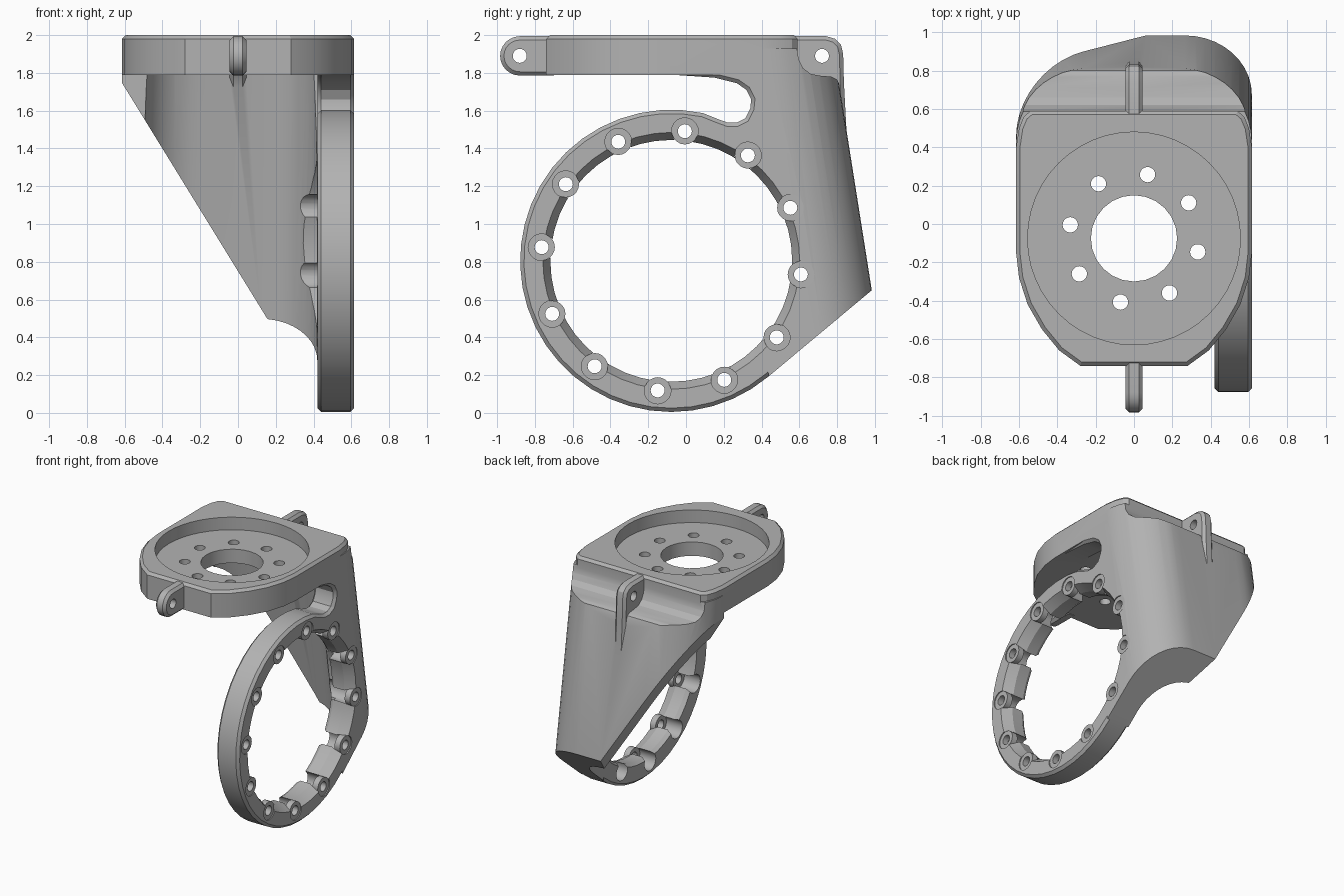
import bpy
import bmesh
from math import sin, cos, radians

if "Cube" in bpy.data.objects:
    bpy.data.objects.remove(bpy.data.objects["Cube"])

grey = bpy.data.materials.new("satin_grey")
grey.use_nodes = True
grey.diffuse_color = (0.45, 0.45, 0.45, 1)
grey.node_tree.nodes["Principled BSDF"].inputs["Base Color"].default_value = grey.diffuse_color

# Place a 2D point (a, b) at depth t along the named axis
PLACE = {"x": lambda a, b, t: (t, a, b),
         "y": lambda a, b, t: (a, t, b),
         "z": lambda a, b, t: (a, b, t)}


def finish(name, bm):
    bmesh.ops.recalc_face_normals(bm, faces=bm.faces)
    mesh = bpy.data.meshes.new(name)
    bm.to_mesh(mesh)
    bm.free()
    mesh.materials.append(grey)
    obj = bpy.data.objects.new(name, mesh)
    bpy.context.collection.objects.link(obj)
    return obj


def skin(bm, rings):
    """Close a stack of equal rings into a solid and return its two cap faces."""
    for low, high in zip(rings, rings[1:]):
        for i in range(len(low)):
            bm.faces.new((low[i - 1], low[i], high[i], high[i - 1]))
    return bm.faces.new(rings[0]), bm.faces.new(rings[-1])


def prism(name, axis, outline, low, high, chamfer="", shear=0.0):
    bm = bmesh.new()
    rings = [[bm.verts.new(PLACE[axis](a, b, t)) for a, b in outline] for t in (low, high)]
    caps = skin(bm, rings)
    if chamfer:
        bmesh.ops.recalc_face_normals(bm, faces=bm.faces)
        picked = caps if chamfer == "both" else caps[1:]
        bmesh.ops.bevel(bm, geom=[e for f in picked for e in f.edges], offset=0.02,
                        segments=1, affect="EDGES", clamp_overlap=False)
    for v in bm.verts:
        v.co.y += shear * (1.78 - v.co.z)
    return finish(name, bm)


def lathe(name, axis, centres, profile, sides=20):
    """Turned solids; profile lists (depth, radius)."""
    bm = bmesh.new()
    for ca, cb in centres:
        skin(bm, [[bm.verts.new(PLACE[axis](ca + r * a, cb + r * b, t))
                   for a, b in circle(sides)] for t, r in profile])
    return finish(name, bm)


def circle(sides):
    return [(cos(radians(360 * i / sides)), sin(radians(360 * i / sides))) for i in range(sides)]


def polar(centre, radius, degrees):
    return (centre[0] + radius * cos(radians(degrees)), centre[1] + radius * sin(radians(degrees)))


def combine(body, other, operation):
    mod = body.modifiers.new("combine", "BOOLEAN")
    mod.operation = operation
    mod.solver = "EXACT"
    mod.object = other
    bpy.context.view_layer.update()
    graph = bpy.context.evaluated_depsgraph_get()
    result = bpy.data.meshes.new_from_object(body.evaluated_get(graph))
    body.modifiers.clear()
    body.data = result
    bpy.data.objects.remove(other)


def u_section(right, left, back, radius):
    """Plan section open to the front, with rounded rear corners."""
    turn = range(0, 91, 9)
    return ([(right, -2)] + [polar((right - radius, back - radius), radius, d) for d in turn]
            + [polar((left + radius, back - radius), radius, 90 + d) for d in turn]
            + [(left, -2)])


RING = (-0.078, 0.805)
PLATE = (0, -0.075)
SLOPE = 0.158

# Side plate: ring outline running into the slot and the rear edge
side = [polar(RING, 0.8, -50 - d) for d in range(0, 236, 8)]
side += [(0.17, 1.555), (0.22, 1.537), (0.27, 1.537), (0.315, 1.56), (0.34, 1.61),
         (0.345, 1.66), (0.32, 1.71), (0.27, 1.745), (0.15, 1.775), (-0.1, 1.792),
         (-0.1, 1.85), (0.45, 1.85), (0.5, 1.7), (1.05, 0.705)]
bracket = prism("bracket", "x", side, 0.42, 0.615, "both")

# Rear wall: stepped top, hollow front, slanted lower edge
wall = prism("rear_wall", "x", [
    (0.436, 0.192), (0.4, 1.5), (0.4, 1.93), (0.587, 1.93), (0.597, 1.87), (0.62, 1.825),
    (0.66, 1.795), (0.71, 1.785), (0.77, 1.78), (0.8, 1.765), (0.82, 1.72),
    (1.2, 1.6), (1.2, 0.83)], -0.615, 0.615)
hollow = prism("hollow", "z", u_section(0.42, -0.5, 0.6, 0.3), -0.5, 1.79, shear=SLOPE)
combine(wall, hollow, "DIFFERENCE")
slant = prism("slant", "y", [(-0.77, 2.0), (0.462, 0), (-1.5, 0), (-1.5, 2.0)], -1, 2)
combine(wall, slant, "DIFFERENCE")
combine(bracket, wall, "UNION")

# Rounded rear shape shared by the wall and the side plate
hull = prism("hull", "z", u_section(0.615, -0.615, 0.805, 0.35), -0.5, 2.5, shear=SLOPE)
combine(bracket, hull, "INTERSECT")

# Ring bore with chamfers and body clearance
bore = lathe("bore", "x", [RING], [(-0.7, 0.72), (0.419, 0.72), (0.419, 0.66),
                                   (0.45, 0.64), (0.54, 0.64), (0.7, 0.725)], 48)
combine(bracket, bore, "DIFFERENCE")

# Twelve screw seats around the ring
seats = [polar(RING, 0.69, 84 + 30 * i) for i in range(12)]
for name, span, radius, operation in (
        ("bosses", (0.53, 0.62), 0.07, "UNION"),
        ("outer_seats", (0.607, 0.7), 0.071, "DIFFERENCE"),
        ("counterbores", (0.3, 0.56), 0.071, "DIFFERENCE"),
        ("screw_holes", (0.3, 0.7), 0.037, "DIFFERENCE")):
    combine(bracket, lathe(name, "x", seats, [(t, radius) for t in span]), operation)

# Top plate
half = [(0.28, -0.74), (0.39, -0.66), (0.48, -0.55), (0.555, -0.42), (0.6, -0.28),
        (0.615, -0.15), (0.615, 0.4), (0.6, 0.5), (0.575, 0.56), (0.54, 0.59)]
outline = half + [(-x, y) for x, y in reversed(half)]
combine(bracket, prism("top_plate", "z", outline, 1.79, 2.0, "top"), "UNION")

# Front and rear lugs
front_lug = [(-0.7, 1.785)] + [polar((-0.88, 1.89), 0.104, 270 - d) for d in range(0, 181, 15)]
front_lug += [(-0.7, 1.994)]
rear_lug = [(0.55, 1.82), (0.55, 1.995), (0.74, 1.995), (0.79, 1.98), (0.82, 1.95),
            (0.832, 1.9), (0.836, 1.75), (0.852, 1.45), (0.75, 1.5)]
for name, shape in (("front_lug", front_lug), ("rear_lug", rear_lug)):
    combine(bracket, prism(name, "x", shape, -0.045, 0.045, "both"), "UNION")
lug_holes = lathe("lug_holes", "x", [(-0.88, 1.89), (0.72, 1.89)], [(-0.2, 0.037), (0.2, 0.037)])
combine(bracket, lug_holes, "DIFFERENCE")

# Round recess, centre opening and bolt circle
combine(bracket, lathe("recess", "z", [PLATE], [(1.9, 0.555), (2.2, 0.555)], 48), "DIFFERENCE")
bolts = [polar(PLATE, 0.34, 33 + 45 * i) for i in range(8)]
combine(bracket, lathe("centre_opening", "z", [PLATE], [(1.7, 0.225), (2.1, 0.225)], 24), "DIFFERENCE")
combine(bracket, lathe("bolt_holes", "z", bolts, [(1.7, 0.04), (2.1, 0.04)]), "DIFFERENCE")

bpy.ops.object.select_all(action="DESELECT")
bracket.select_set(True)
bpy.context.view_layer.objects.active = bracket
bpy.ops.object.shade_smooth_by_angle(angle=radians(25))
